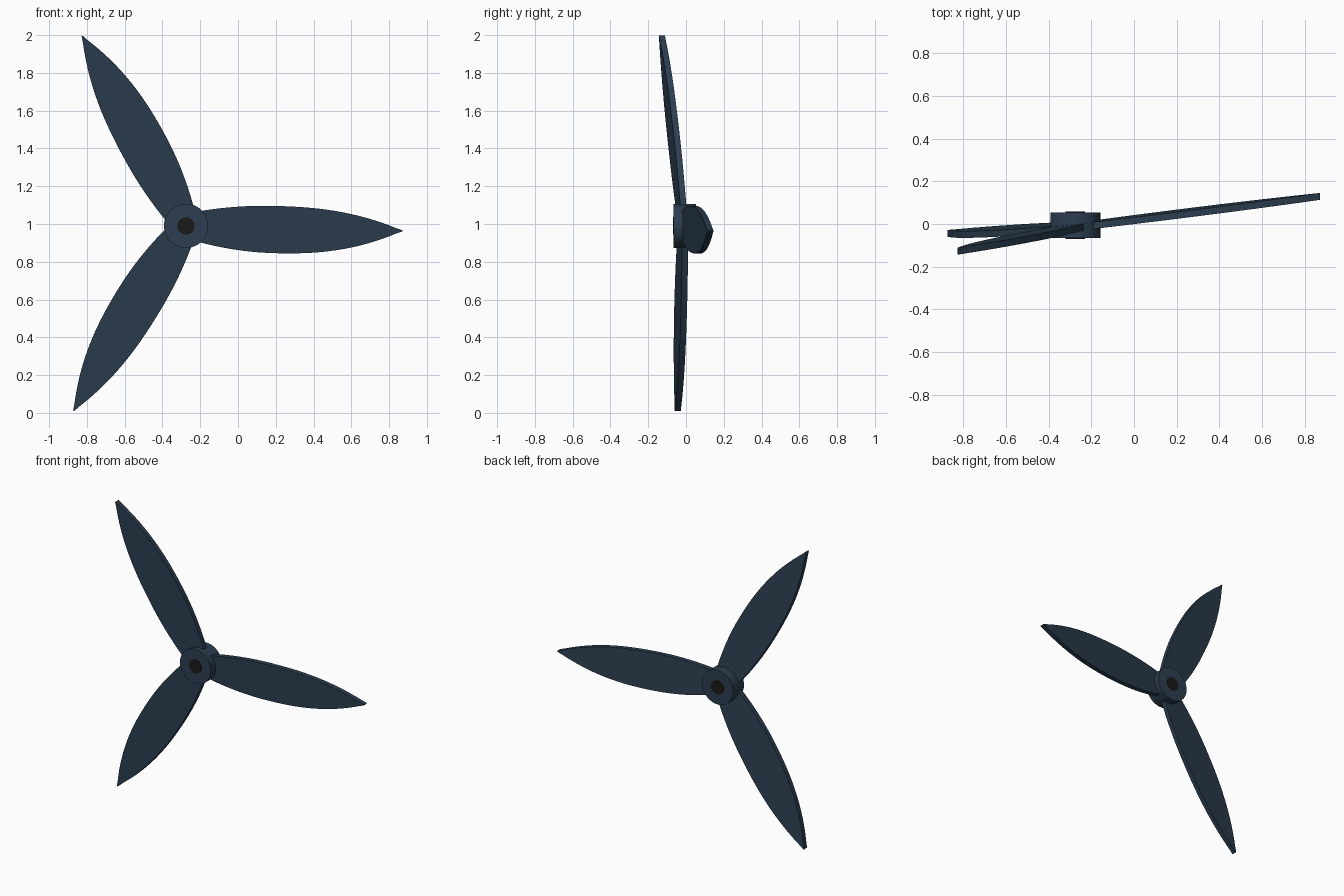
import bpy, bmesh
from math import pi, cos, sin, radians

if "Cube" in bpy.data.objects:
    bpy.data.objects.remove(bpy.data.objects["Cube"])

HUB = (-0.275, -0.006, 0.99)
TILT_X, TILT_Z = 0.124, -0.045   # blade plane leans back to the right
THICK = 0.032


def material(name, rgb):
    m = bpy.data.materials.new(name)
    m.diffuse_color = (*rgb, 1)
    m.use_nodes = True
    m.node_tree.nodes["Principled BSDF"].inputs["Base Color"].default_value = m.diffuse_color
    return m


slate = material("slate", (0.025, 0.048, 0.080))
black = material("black", (0.010, 0.010, 0.010))


def cylinder(name, radius, y0, y1, mat):
    bpy.ops.mesh.primitive_cylinder_add(
        vertices=48, radius=radius, depth=y1 - y0,
        location=(HUB[0], (y0 + y1) / 2, HUB[2]), rotation=(pi / 2, 0, 0))
    ob = bpy.context.object
    ob.name = name
    ob.data.materials.append(mat)
    bpy.ops.object.shade_smooth_by_angle(angle=radians(35))


def half_width(r):
    if r < 0.47:
        return 0.125 * (1 - ((r - 0.47) / 0.68) ** 2)
    return max(0.003, 0.125 * (1 - ((r - 0.47) / 0.676) ** 2.4))


def blade(name, angle):
    # leaf outline, slightly bowed, extruded through the leaning plane
    n = 32
    rs = [0.04 + (1.146 - 0.04) * i / n for i in range(n + 1)]

    def bow(r):
        return -0.009 * (1 - ((r - 0.57) / 0.576) ** 2)

    outline = [(r, bow(r) - half_width(r)) for r in rs]
    outline += [(r, bow(r) + half_width(r)) for r in reversed(rs)]
    bm = bmesh.new()
    verts = []
    for r, w in outline:
        x = r * cos(angle) - w * sin(angle)
        z = r * sin(angle) + w * cos(angle)
        y = TILT_X * x + TILT_Z * z - 0.008 - THICK / 2
        verts.append(bm.verts.new((HUB[0] + x, HUB[1] + y, HUB[2] + z)))
    face = bm.faces.new(verts)
    ext = bmesh.ops.extrude_face_region(bm, geom=[face])
    moved = [v for v in ext["geom"] if isinstance(v, bmesh.types.BMVert)]
    bmesh.ops.translate(bm, vec=(0, THICK, 0), verts=moved)
    bmesh.ops.recalc_face_normals(bm, faces=bm.faces)
    me = bpy.data.meshes.new(name)
    bm.to_mesh(me)
    bm.free()
    me.materials.append(slate)
    ob = bpy.data.objects.new(name, me)
    bpy.context.collection.objects.link(ob)


# hub and axle
cylinder("hub", 0.117, -0.066, 0.054, slate)
cylinder("axle", 0.046, -0.070, 0.058, black)

# three blades
for i in range(3):
    blade(f"blade_{i + 1}", radians(-1.3 + 120 * i))
